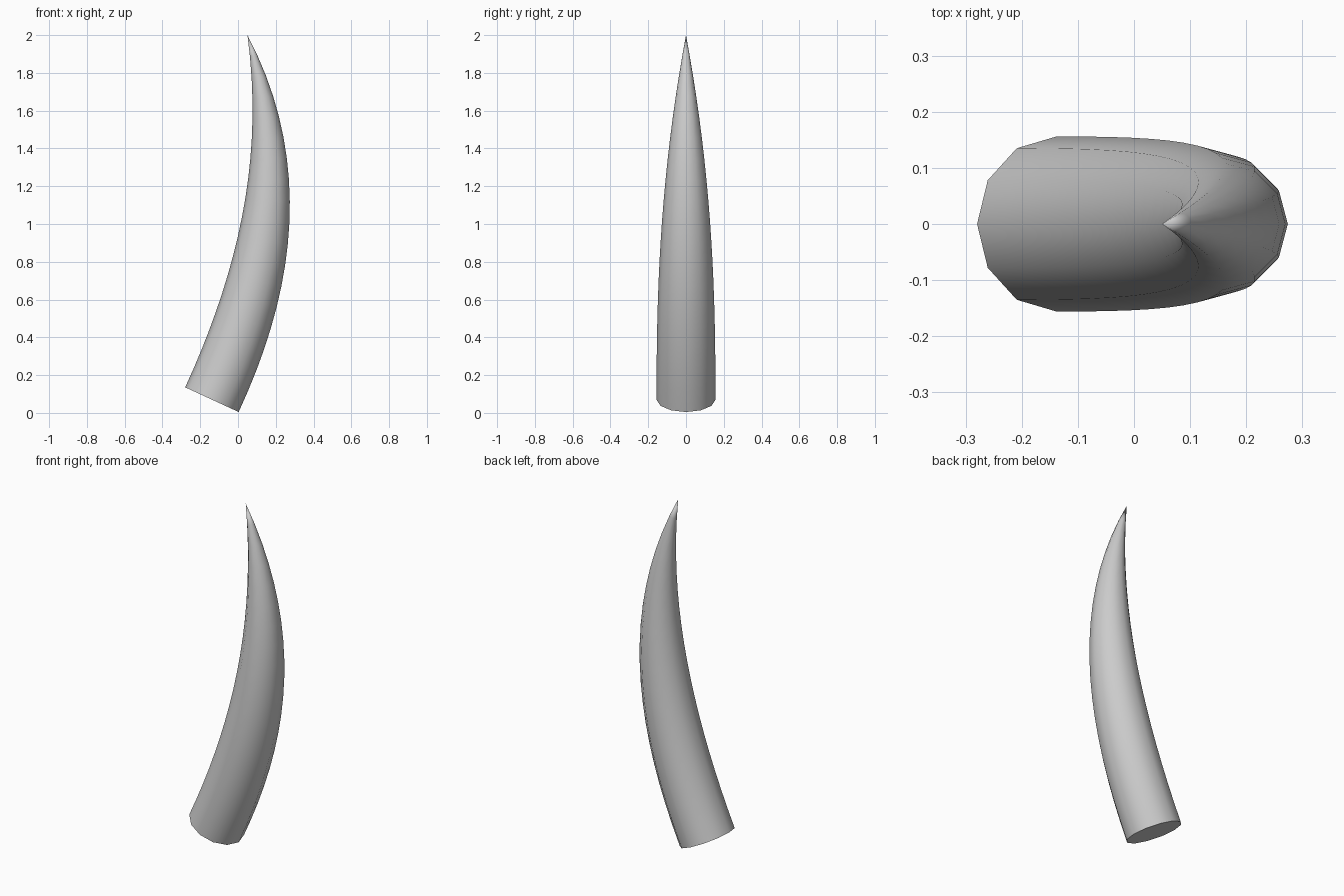
import bpy, bmesh, math
from mathutils import Vector

cube = bpy.data.objects.get("Cube")
if cube:
    bpy.data.objects.remove(cube, do_unlink=True)

SIDES, RINGS = 12, 18
BASE_RADIUS, TAPER = 0.156, 2.4

# Curved spine of the tusk, as one cubic curve in the XZ plane
SPINE = [Vector(p) for p in ((-0.138, 0, 0.07), (0.155, 0, 0.705),
                             (0.265, 0, 1.33), (0.05, 0, 2.0))]


def spine_point(t):
    a, b, c, d = SPINE
    u = 1 - t
    return a * u**3 + b * 3 * u * u * t + c * 3 * u * t * t + d * t**3


def spine_tangent(t):
    a, b, c, d = SPINE
    u = 1 - t
    return ((b - a) * u * u + (c - b) * 2 * u * t + (d - c) * t * t).normalized()


# Plain grey material
grey = bpy.data.materials.new("plain grey")
grey.use_nodes = True
colour = (0.6, 0.6, 0.6, 1)
grey.diffuse_color = colour
grey.node_tree.nodes["Principled BSDF"].inputs["Base Color"].default_value = colour

# Rings swept along the spine, narrowing towards the tip
bm = bmesh.new()
across = Vector((0, 1, 0))
rings = []
for i in range(RINGS):
    t = i / RINGS
    side = across.cross(spine_tangent(t))
    radius = BASE_RADIUS * (1 - t**TAPER)
    ring = []
    for k in range(SIDES):
        angle = math.tau * k / SIDES
        offset = side * math.cos(angle) + across * math.sin(angle)
        ring.append(bm.verts.new(spine_point(t) + offset * radius))
    rings.append(ring)

# Walls, pointed tip and flat base
for low, high in zip(rings, rings[1:]):
    for k in range(SIDES):
        n = (k + 1) % SIDES
        bm.faces.new((low[k], low[n], high[n], high[k]))
tip = bm.verts.new(SPINE[-1])
for k in range(SIDES):
    bm.faces.new((rings[-1][k], rings[-1][(k + 1) % SIDES], tip))
bm.faces.new(rings[0][::-1])
bmesh.ops.recalc_face_normals(bm, faces=bm.faces)

mesh = bpy.data.meshes.new("tusk")
bm.to_mesh(mesh)
bm.free()
mesh.materials.append(grey)
tusk = bpy.data.objects.new("tusk", mesh)
bpy.context.collection.objects.link(tusk)

# Smooth sides, sharp base rim
bpy.ops.object.select_all(action='DESELECT')
tusk.select_set(True)
bpy.context.view_layer.objects.active = tusk
bpy.ops.object.shade_smooth_by_angle(angle=math.radians(40))
